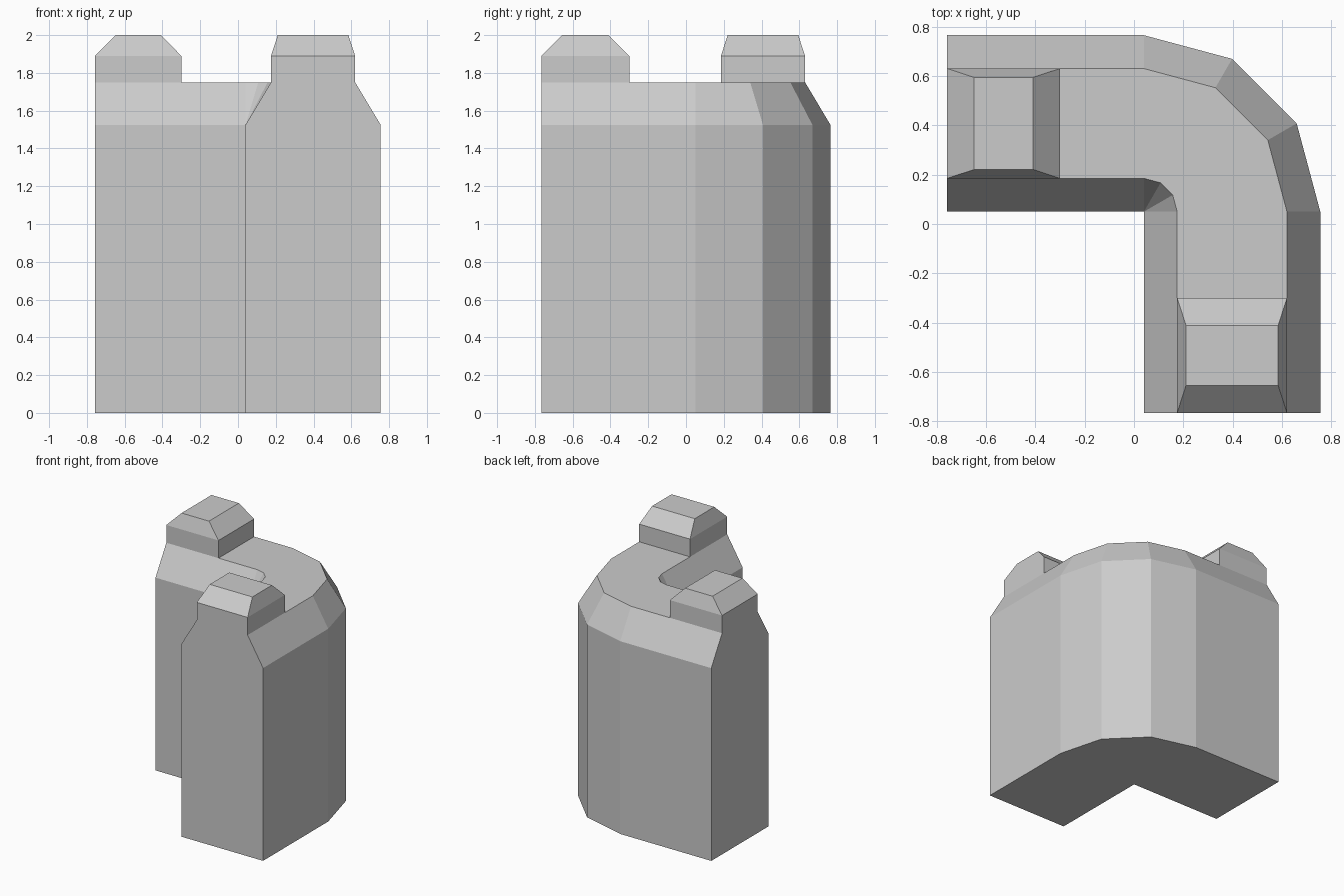
import bpy, bmesh
from math import cos, sin, radians
from mathutils import Vector

if "Cube" in bpy.data.objects:
    bpy.data.objects.remove(bpy.data.objects["Cube"])

PIVOT = Vector((0.04, 0.05, 0))
# wall cross-section: (distance from inner side, height)
PROFILE = [(0, 0), (0, 1.525), (0.135, 1.75), (0.58, 1.75), (0.715, 1.525), (0.715, 0)]
X, Y = Vector((1, 0, 0)), Vector((0, 1, 0))

# sweep stations: (inner point, outward direction) along arm, round the corner, along arm
stations = [(Vector((-0.757, 0.05, 0)), Y), (Vector((-0.30, 0.05, 0)), Y)]
stations += [(PIVOT, Vector((cos(radians(a)), sin(radians(a)), 0))) for a in (90, 60, 30, 0)]
stations += [(Vector((0.04, -0.30, 0)), X), (Vector((0.04, -0.765, 0)), X)]

# swept wall body
bm = bmesh.new()
rings = [[bm.verts.new(p + d * r + Vector((0, 0, z))) for r, z in PROFILE]
         for p, d in stations]
n = len(PROFILE)
end_tops = []
for i in range(len(rings) - 1):
    a, b = rings[i], rings[i + 1]
    for j in range(n):
        k = (j + 1) % n
        f = bm.faces.new((a[j], a[k], b[k], b[j]))
        if j == 2 and i in (0, len(rings) - 2):
            end_tops.append(f)
bm.faces.new(rings[0])
bm.faces.new(rings[-1])


def raise_face(face, height, sx=1.0, sy=1.0):
    """Extrude a top face upward, scaling it about its centre."""
    f = bmesh.ops.extrude_discrete_faces(bm, faces=[face])['faces'][0]
    c = f.calc_center_median()
    for v in f.verts:
        v.co.x = c.x + (v.co.x - c.x) * sx
        v.co.y = c.y + (v.co.y - c.y) * sy
        v.co.z += height
    return f


# merlons with chamfered tops on both arm ends
LONG, CROSS = 0.525, 0.84
for f, (sx, sy) in zip(end_tops, ((LONG, CROSS), (CROSS, LONG))):
    raise_face(raise_face(f, 0.14), 0.11, sx, sy)

# weld the inner corner, where the sweep has zero radius
bmesh.ops.remove_doubles(bm, verts=bm.verts[:], dist=0.0005)
bmesh.ops.recalc_face_normals(bm, faces=bm.faces[:])

mesh = bpy.data.meshes.new("corner_wall")
bm.to_mesh(mesh)
bm.free()
bpy.context.collection.objects.link(bpy.data.objects.new("corner_wall", mesh))
